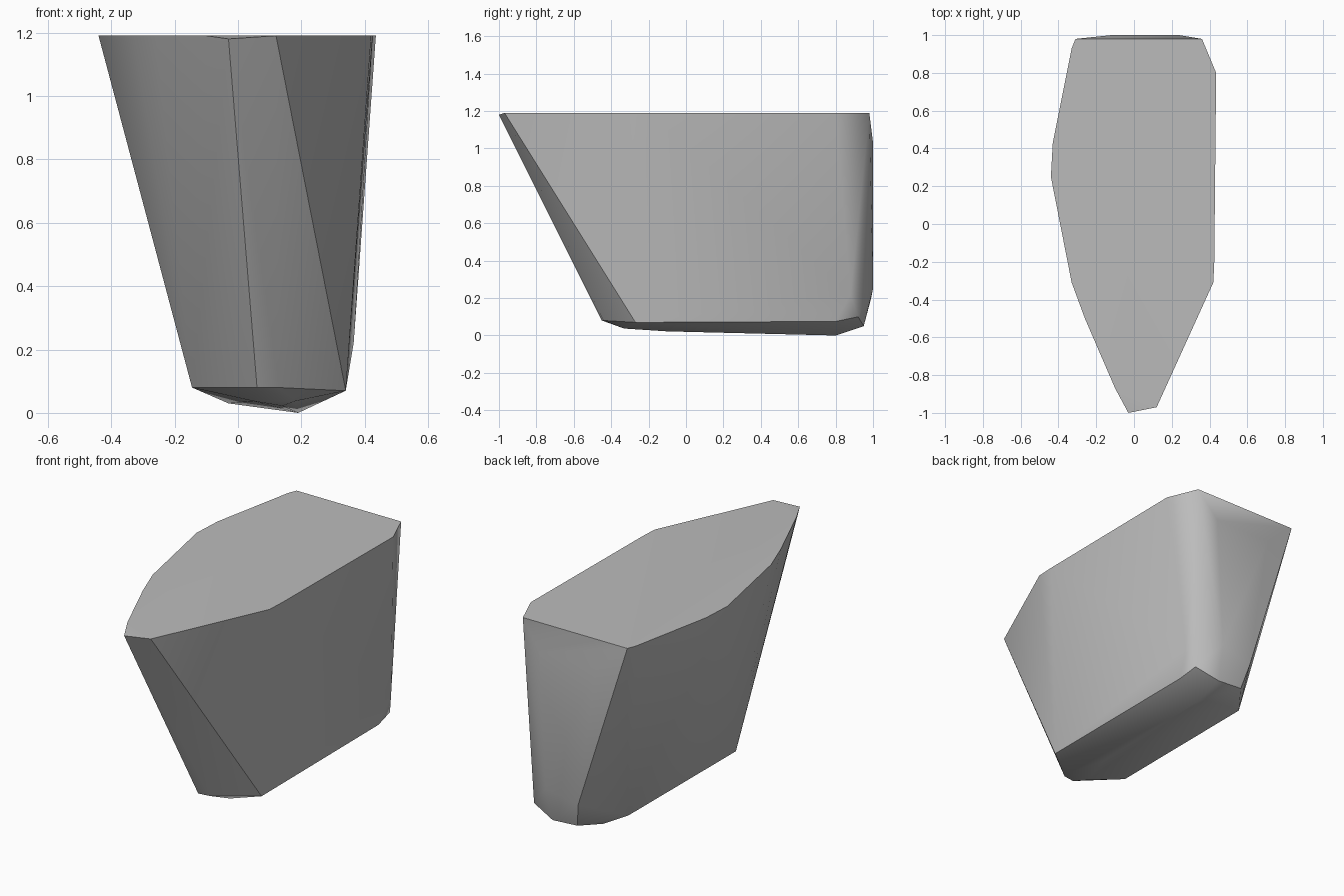
import bpy
import bmesh
import math

default_cube = bpy.data.objects.get("Cube")
if default_cube:
    bpy.data.objects.remove(default_cube, do_unlink=True)


def make_material(name, colour):
    material = bpy.data.materials.new(name)
    material.use_nodes = True
    material.diffuse_color = colour
    shader = next(n for n in material.node_tree.nodes if n.type == "BSDF_PRINCIPLED")
    shader.inputs["Base Color"].default_value = colour
    return material


def wrap_hull(name, points, material, sharp_angle):
    """Stretch a convex skin over the given points and shade it softly."""
    mesh = bpy.data.meshes.new(name)
    bm = bmesh.new()
    for point in points:
        bm.verts.new(point)
    result = bmesh.ops.convex_hull(bm, input=bm.verts)
    unused = {v for v in result["geom_interior"] + result["geom_unused"]
              if isinstance(v, bmesh.types.BMVert) and v.is_valid}
    bmesh.ops.delete(bm, geom=list(unused), context="VERTS")
    bmesh.ops.recalc_face_normals(bm, faces=bm.faces)
    bm.to_mesh(mesh)
    bm.free()
    mesh.materials.append(material)
    body = bpy.data.objects.new(name, mesh)
    bpy.context.collection.objects.link(body)
    bpy.ops.object.select_all(action="DESELECT")
    body.select_set(True)
    bpy.context.view_layer.objects.active = body
    bpy.ops.object.shade_smooth_by_angle(angle=math.radians(sharp_angle))
    return body


# Flat top outline, running from the pointed front round the left side
rim_height = 1.19
rim_outline = [(.12, -.97), (.42, -.31), (.425, -.2), (.435, .8), (.36, .98),
               (-.31, .98), (-.33, .93), (-.43, .43), (-.44, .25),
               (-.33, -.31), (-.26, -.5), (-.1, -.87)]
rim = [(x, y, rim_height) for x, y in rim_outline]
front_tip = [(-.03, -1, 1.18)]

# Lower edge where the side walls meet the underside
lower_edge = [(.06, -.45, .08), (.13, -.44, .08), (.34, -.27, .07),
              (.34, .8, .075), (.33, .92, .1), (.365, .88, .22),
              (-.14, .73, .08), (-.145, -.25, .08)]

# Gently bulging back panel
back_panel = [(.24, 1, 1.03), (-.12, 1, 1.03), (.2, 1, .25), (0, .99, .2)]

# Shallow keel below the lower edge
underside = [(.03, .95, .06), (.19, .95, .05), (-.03, .8, .03), (.19, .8, 0),
             (.14, -.1, .022), (.05, -.33, .037), (.18, -.33, .037)]

stone_grey = make_material("stone grey", (.5, .5, .5, 1))
wrap_hull("tapered_hull_body", rim + front_tip + lower_edge + back_panel + underside,
          stone_grey, 30)
